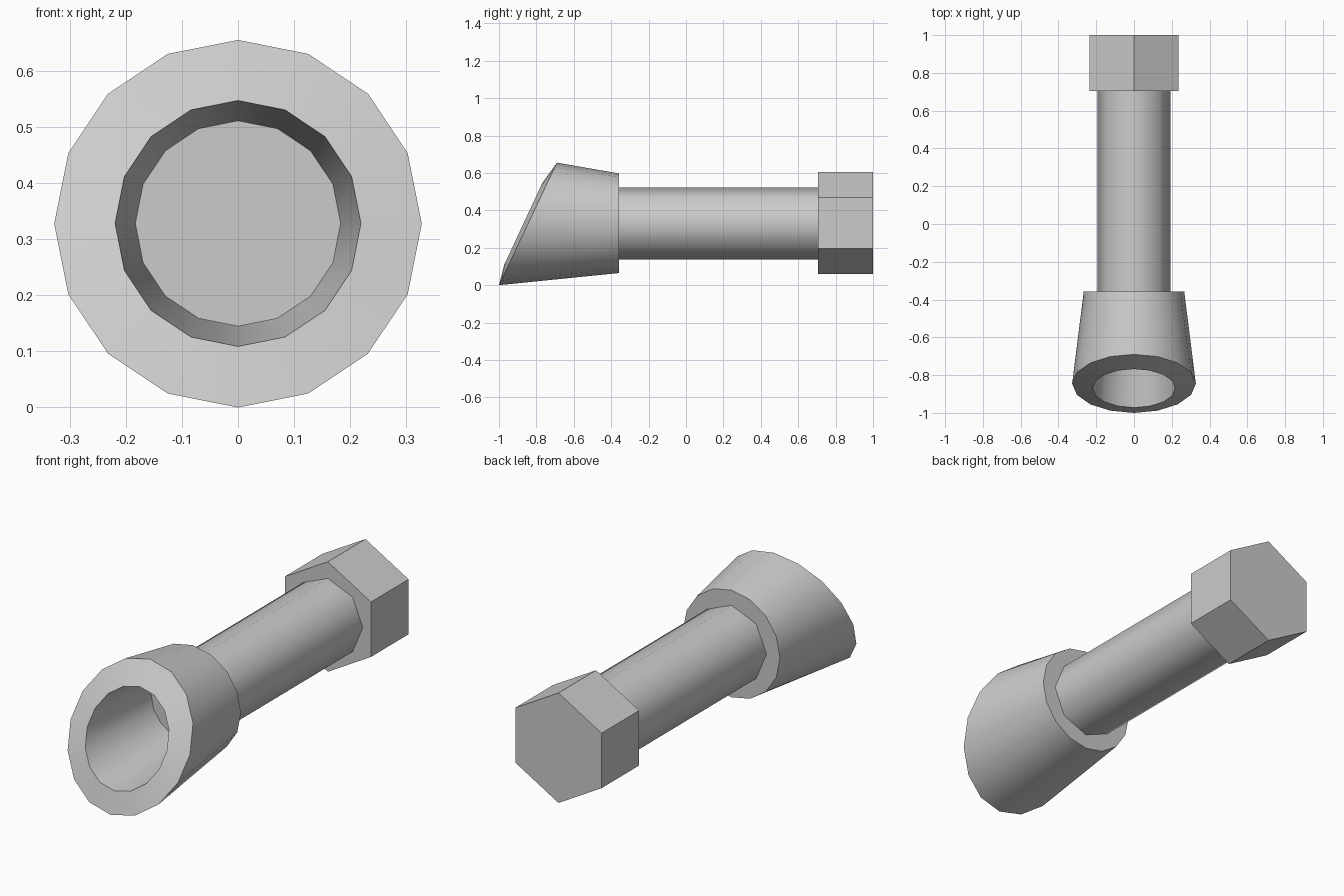
import bpy, bmesh, math

if "Cube" in bpy.data.objects:
    bpy.data.objects.remove(bpy.data.objects["Cube"])

CZ = 0.33  # height of the common axis


def tube(name, sides, rings, smooth=True):
    """Solid around the y axis; each ring is (radius, centre z, y at bottom, y at top)."""
    bm = bmesh.new()
    loops = []
    for r, cz, y_low, y_high in rings:
        loop = []
        for i in range(sides):
            a = 2 * math.pi * i / sides
            t = (1 + math.cos(a)) / 2
            loop.append(bm.verts.new((r * math.sin(a), y_low + (y_high - y_low) * t,
                                      cz + r * math.cos(a))))
        loops.append(loop)
    for a, b in zip(loops, loops[1:]):
        for i in range(sides):
            j = (i + 1) % sides
            bm.faces.new((a[i], a[j], b[j], b[i]))
    bm.faces.new(loops[0])
    bm.faces.new(loops[-1])
    bmesh.ops.recalc_face_normals(bm, faces=bm.faces)
    mesh = bpy.data.meshes.new(name)
    bm.to_mesh(mesh)
    bm.free()
    obj = bpy.data.objects.new(name, mesh)
    bpy.context.collection.objects.link(obj)
    if smooth:
        bpy.ops.object.select_all(action='DESELECT')
        obj.select_set(True)
        bpy.context.view_layer.objects.active = obj
        bpy.ops.object.shade_smooth_by_angle(angle=math.radians(50))
    return obj


# flared mouth: back plate, slanted outer rim, raised inner rim, recess floor
tube("flared_mouth", 16, [
    (0.266, 0.331, -0.357, -0.357),
    (0.3275, 0.3275, -1.0, -0.69),
    (0.219, 0.328, -0.972, -0.768),
    (0.183, 0.328, -0.42, -0.42),
])

# eight-sided shaft
tube("shaft", 8, [(0.192, CZ, -0.357, -0.357), (0.192, CZ, 0.71, 0.71)])

# hexagonal end block
tube("hex_end", 6, [(0.273, 0.332, 0.705, 0.705), (0.273, 0.332, 1.0, 1.0)], smooth=False)
